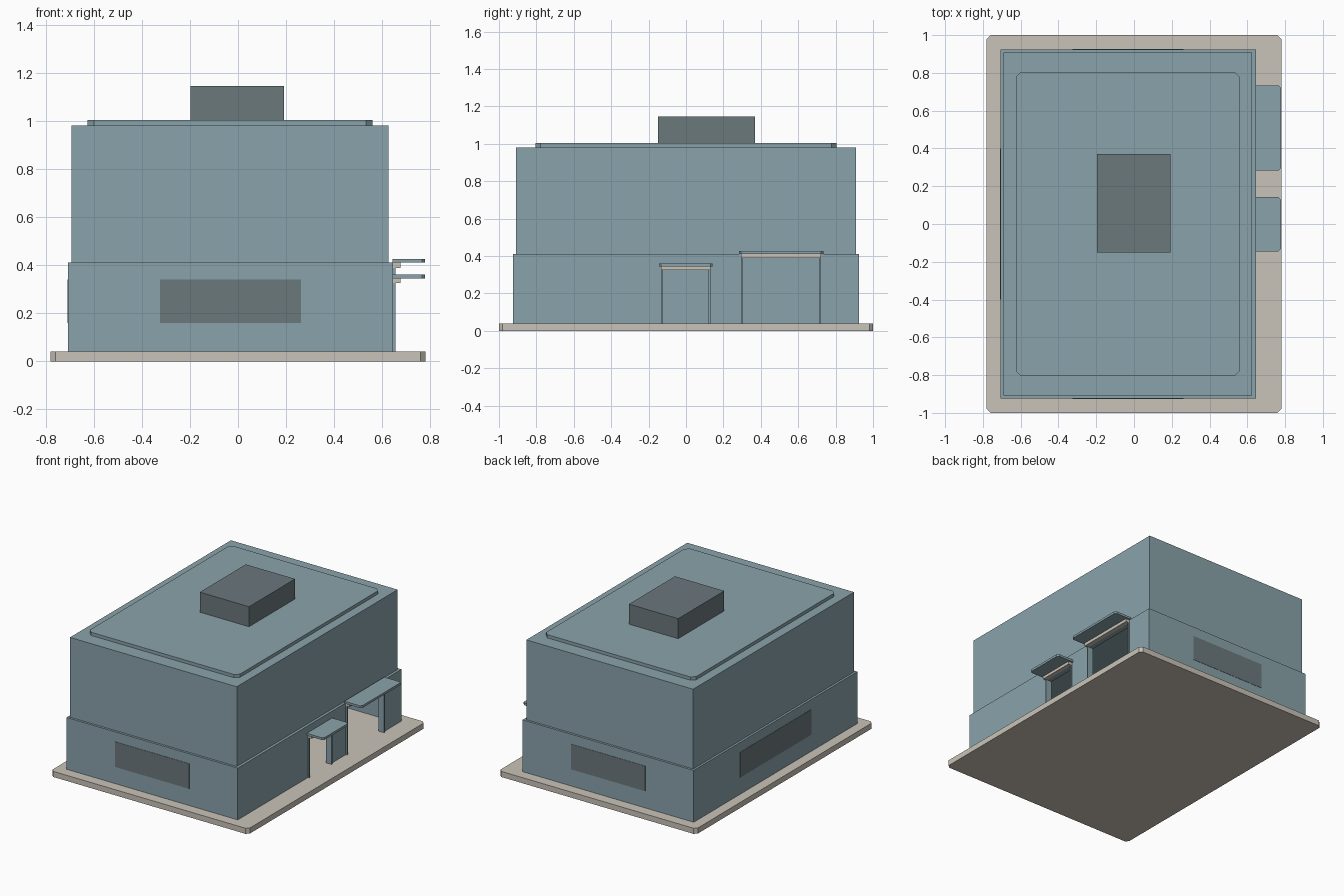
import bpy
import bmesh

cube = bpy.data.objects.get("Cube")
if cube:
    bpy.data.objects.remove(cube, do_unlink=True)


def material(name, rgb):
    m = bpy.data.materials.new(name)
    m.use_nodes = True
    m.diffuse_color = (*rgb, 1)
    m.node_tree.nodes["Principled BSDF"].inputs["Base Color"].default_value = (*rgb, 1)
    return m


blue = material("dusty_blue", (0.254, 0.366, 0.407))
beige = material("warm_beige", (0.59, 0.55, 0.48))
grey = material("slate_grey", (0.147, 0.188, 0.203))


def box(name, x, y, z, mat, chamfer=0, corners=lambda v: True):
    """Box from (min, max) ranges; chamfers the chosen upright edges."""
    bm = bmesh.new()
    bmesh.ops.create_cube(bm, size=1)
    for v in bm.verts:
        v.co = [r[0] if c < 0 else r[1] for c, r in zip(v.co, (x, y, z))]
    if chamfer:
        upright = [e for e in bm.edges
                   if abs(e.verts[0].co.z - e.verts[1].co.z) > 1e-6
                   and corners(e.verts[0].co)]
        bmesh.ops.bevel(bm, geom=upright, offset=chamfer, segments=1, affect='EDGES')
    mesh = bpy.data.meshes.new(name)
    bm.to_mesh(mesh)
    bm.free()
    mesh.materials.append(mat)
    ob = bpy.data.objects.new(name, mesh)
    bpy.context.collection.objects.link(ob)
    return ob


def cut(target, cutter):
    """Subtract the cutter from the target and discard it."""
    mod = target.modifiers.new("cut", 'BOOLEAN')
    mod.operation = 'DIFFERENCE'
    mod.solver = 'EXACT'
    mod.object = cutter
    bpy.context.view_layer.objects.active = target
    bpy.ops.object.modifier_apply(modifier=mod.name)
    bpy.data.objects.remove(cutter, do_unlink=True)


# Ground slab
FLOOR = 0.04
box("base_slab", (-0.78, 0.78), (-1, 1), (0, FLOOR), beige, 0.02)

# Hollow ground storey
WEST, EAST, END, WALL = -0.708, 0.645, 0.924, 0.035
lower = box("lower_walls", (WEST, EAST), (-END, END), (FLOOR, 0.41), blue)
cut(lower, box("room_cutter", (WEST + WALL, EAST - WALL), (-END + WALL, END - WALL),
               (0, 0.5), blue))

# Upper storey, roof panel and rooftop unit
box("upper_storey", (-0.692, 0.626), (-0.908, 0.908), (0.41, 0.98), blue)
box("roof_panel", (-0.625, 0.56), (-0.805, 0.805), (0.98, 1.003), blue, 0.027)
box("rooftop_unit", (-0.197, 0.192), (-0.15, 0.37), (1.003, 1.146), grey)

# Doorways on the side, each with jambs, lintel and canopy
for name, y0, y1, head, top in (("small", -0.133, 0.13, 0.325, 0.345),
                                ("large", 0.295, 0.722, 0.388, 0.41)):
    cut(lower, box("door_cutter", (0.55, 0.7), (y0, y1), (0, head), blue))
    for side, a, b in (("front", y0, y0 + 0.009), ("back", y1 - 0.009, y1)):
        box(f"{name}_door_{side}_jamb", (EAST - WALL, 0.655), (a, b), (FLOOR, head), blue)
    box(f"{name}_door_lintel", (EAST - 0.005, 0.675), (y0, y1), (head, top), beige)
    box(f"{name}_door_canopy", (EAST - 0.003, 0.777), (y0 - 0.012, y1 + 0.012),
        (top, top + 0.016), blue, 0.012, lambda v: v.x > 0.7)

# Flat window bands on the three closed sides
T = 0.002
span, height = (-0.325, 0.262), (0.16, 0.34)
box("front_window", span, (-END - T, -END + T), height, grey)
box("back_window", span, (END - T, END + T), height, grey)
box("right_side_window", (WEST - T, WEST + T), (-0.4, 0.4), height, grey)
